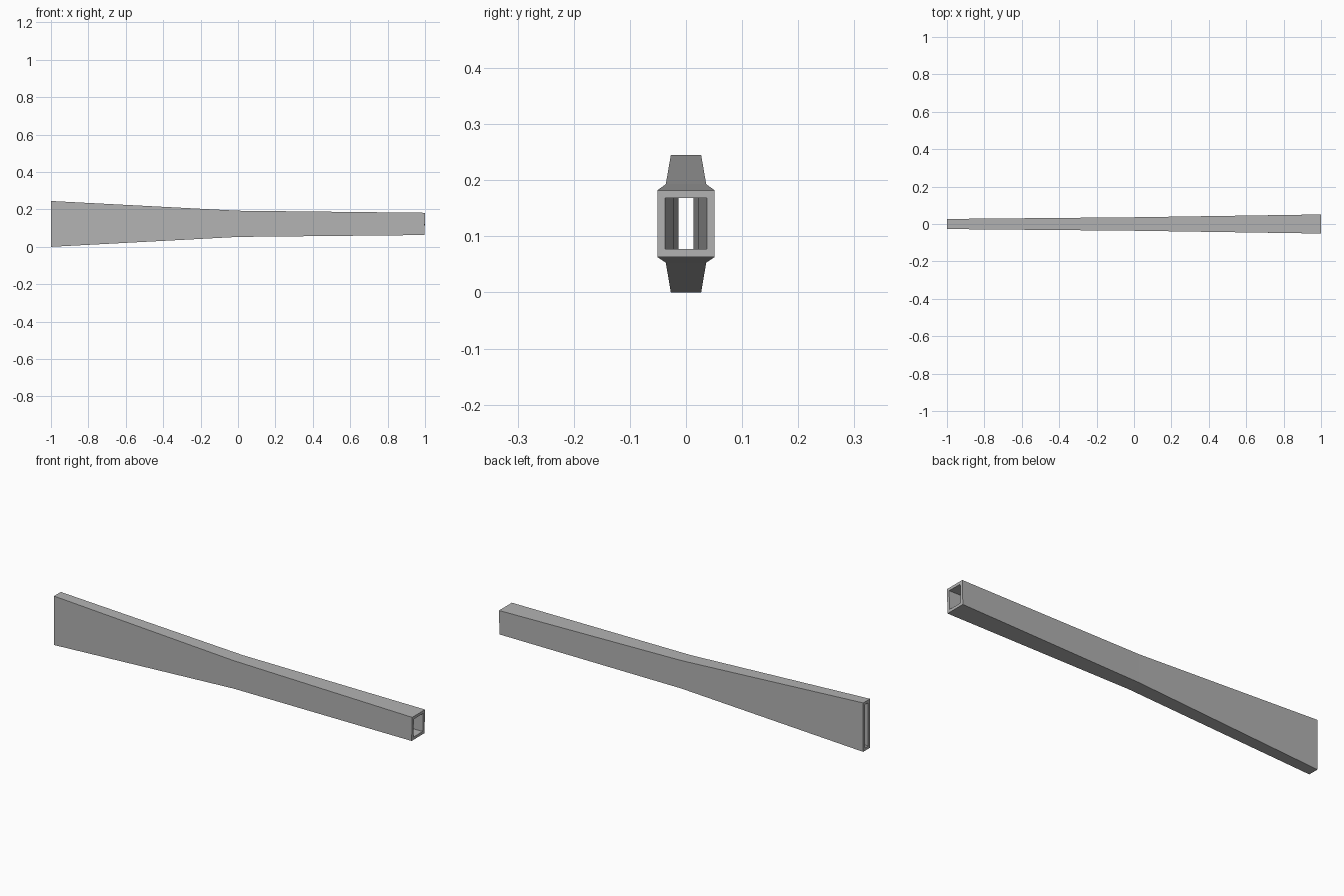
import bpy
import bmesh

cube = bpy.data.objects.get("Cube")
if cube:
    bpy.data.objects.remove(cube, do_unlink=True)

# Plain grey finish
grey = bpy.data.materials.new("plain grey")
grey.use_nodes = True
colour = (0.45, 0.45, 0.45, 1)
grey.diffuse_color = colour
grey.node_tree.nodes["Principled BSDF"].inputs["Base Color"].default_value = colour

WALL = 0.014
# Stations along the tube: bottom x, top x, half width, bottom z, top z
STATIONS = [
    (-1.0, -1.0, 0.027, 0.0, 0.245),
    (0.0, 0.0, 0.036, 0.053, 0.193),
    (0.997, 1.0, 0.051, 0.063, 0.182),
]


def add_ring(bm, station, inset):
    """Rectangular cross-section, shrunk by the wall thickness for the bore."""
    x_low, x_high, half, low, high = station
    w, low, high = half - inset, low + inset, high - inset
    corners = [(x_low, -w, low), (x_low, w, low), (x_high, w, high), (x_high, -w, high)]
    return [bm.verts.new(c) for c in corners]


def bridge(bm, a, b):
    for i in range(4):
        j = (i + 1) % 4
        bm.faces.new((a[i], a[j], b[j], b[i]))


# Hollow tapered tube: outer skin, bore, and a rim at each end
bm = bmesh.new()
outer = [add_ring(bm, s, 0) for s in STATIONS]
inner = [add_ring(bm, s, WALL) for s in STATIONS]
loop = outer + inner[::-1]
for k, ring in enumerate(loop):
    bridge(bm, ring, loop[(k + 1) % len(loop)])
bmesh.ops.recalc_face_normals(bm, faces=bm.faces)

mesh = bpy.data.meshes.new("tapered_tube")
bm.to_mesh(mesh)
bm.free()
mesh.materials.append(grey)
bpy.context.collection.objects.link(bpy.data.objects.new("tapered_tube", mesh))
